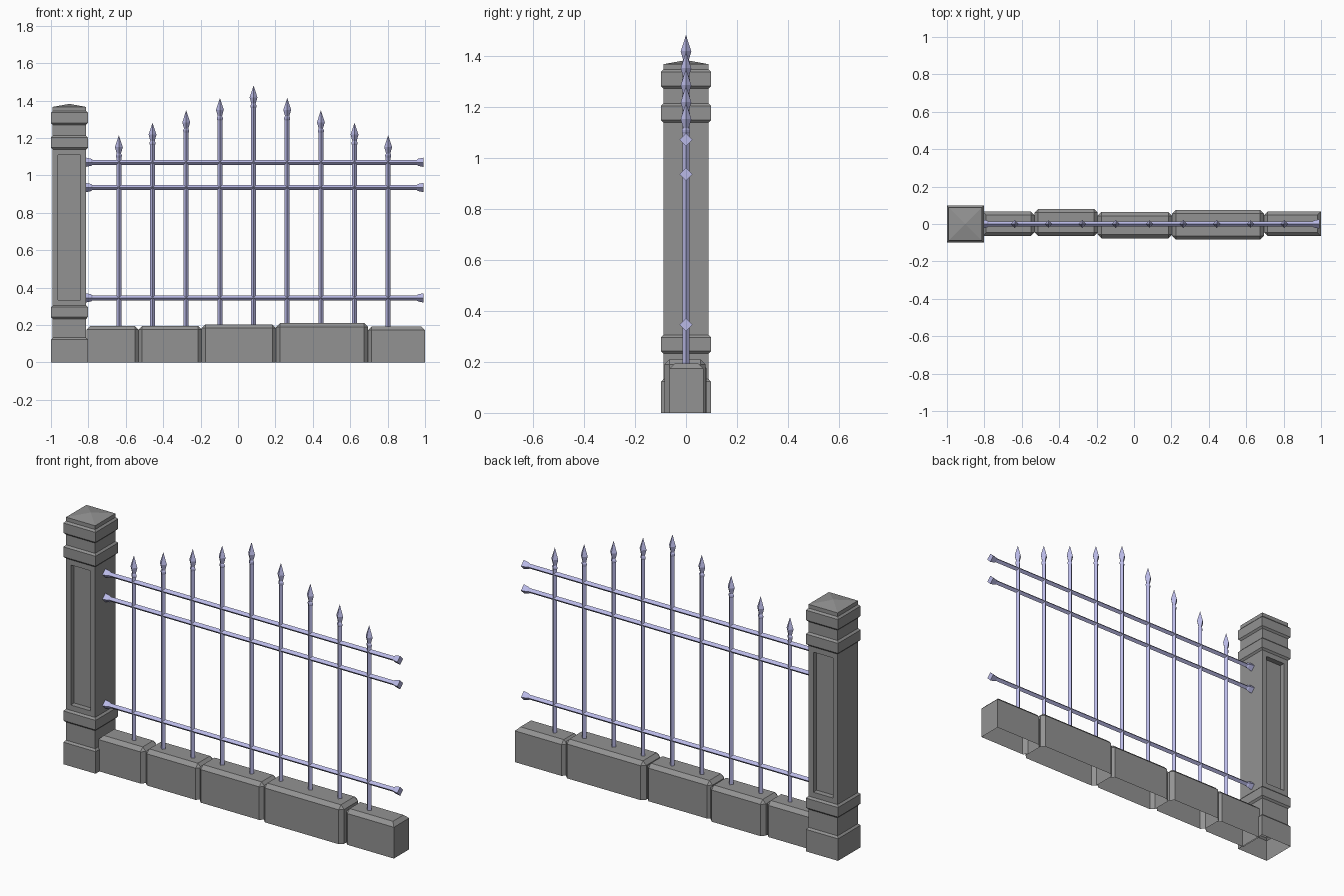
import bpy, bmesh
from math import sqrt, cos, sin, pi
from mathutils import Matrix, Vector

if "Cube" in bpy.data.objects:
    bpy.data.objects.remove(bpy.data.objects["Cube"])

iron = bpy.data.materials.new("iron")
iron.diffuse_color = (0.49, 0.49, 0.8, 1)
iron.use_nodes = True
iron.node_tree.nodes["Principled BSDF"].inputs["Base Color"].default_value = iron.diffuse_color
stone = bpy.data.materials.new("stone")
stone.diffuse_color = (0.29, 0.29, 0.29, 1)
stone.use_nodes = True
stone.node_tree.nodes["Principled BSDF"].inputs["Base Color"].default_value = stone.diffuse_color


def finish(bm, name, mat):
    bmesh.ops.recalc_face_normals(bm, faces=bm.faces)
    me = bpy.data.meshes.new(name)
    bm.to_mesh(me)
    bm.free()
    me.materials.append(mat)
    ob = bpy.data.objects.new(name, me)
    bpy.context.collection.objects.link(ob)


def four_sided(bm, profile, matrix, turn=0.0, cap_start=True):
    """Stack square rings (radius, height) into a four-sided turned form."""
    rings = []
    for r, h in profile:
        rings.append([bm.verts.new(matrix @ Vector((r * cos(turn + i * pi / 2),
                                                    r * sin(turn + i * pi / 2), h)))
                      for i in range(4)])
    for a, b in zip(rings, rings[1:]):
        for i in range(4):
            j = (i + 1) % 4
            bm.faces.new((a[i], a[j], b[j], b[i]))
    if cap_start:
        bm.faces.new(rings[0][::-1])
    bm.faces.new(rings[-1])


# Post: square moulded profile with recessed front and back panels
S, B = 0.089, 0.0985
profile = [(B, 0), (B, 0.122), (S, 0.132), (S, 0.232), (B, 0.242), (B, 0.295),
           (S, 0.305), (S, 1.138), (B, 1.148), (B, 1.203), (S, 1.213),
           (S, 1.27), (B, 1.28), (B, 1.335), (S, 1.345), (S, 1.366), (0.0005, 1.382)]
bm = bmesh.new()
four_sided(bm, [(r * sqrt(2), z) for r, z in profile],
           Matrix.Translation((-0.9015, 0, 0)), pi / 4, cap_start=False)
bmesh.ops.recalc_face_normals(bm, faces=bm.faces)
panels = [f for f in bm.faces if abs(f.normal.y) > 0.9
          and 0.7 < f.calc_center_median().z < 0.75]
bmesh.ops.inset_individual(bm, faces=panels, thickness=0.029, use_even_offset=True)
for f in bmesh.ops.extrude_discrete_faces(bm, faces=panels)["faces"]:
    side = 1 if f.calc_center_median().y > 0 else -1
    for v in f.verts:
        v.co.y -= side * 0.03
finish(bm, "post", stone)

# Plinth stones: (x0, x1, front y, back y, top z), chamfered at joints, open below
stones = [(-0.81, -0.532, -0.065, 0.067, 0.195),
          (-0.532, -0.194, -0.065, 0.081, 0.195),
          (-0.194, 0.204, -0.077, 0.064, 0.203),
          (0.204, 0.695, -0.084, 0.076, 0.21),
          (0.695, 1.0, -0.065, 0.068, 0.193)]
for n, (x0, x1, y0, y1, top) in enumerate(stones):
    bm = bmesh.new()
    bmesh.ops.create_cube(bm, size=1, matrix=Matrix.Translation(
        ((x0 + x1) / 2, (y0 + y1) / 2, top / 2)) @ Matrix.Diagonal((x1 - x0, y1 - y0, top, 1)))
    bmesh.ops.delete(bm, geom=[f for f in bm.faces if f.calc_center_median().z < 0.001],
                     context='FACES_ONLY')
    # the outer ends of the wall keep sharp upright corners
    edges = []
    for e in bm.edges:
        mid = (e.verts[0].co + e.verts[1].co) / 2
        upright_end = mid.z < top - 0.01 and (mid.x < -0.8 or mid.x > 0.99)
        if mid.z > 0.01 and not upright_end:
            edges.append(e)
    bmesh.ops.bevel(bm, geom=edges, offset=0.02, segments=1, affect='EDGES',
                    clamp_overlap=True)
    finish(bm, f"plinth_stone_{n + 1}", stone)

# Rails: diamond bars with flared ends
along_x = Matrix(((0, 0, 1, 0), (1, 0, 0, 0), (0, 1, 0, 0), (0, 0, 0, 1)))
for name, z in (("bottom_rail", 0.345), ("middle_rail", 0.935), ("top_rail", 1.07)):
    bm = bmesh.new()
    four_sided(bm, [(0.025, -0.815), (0.019, -0.785), (0.0135, -0.778),
                    (0.0135, 0.956), (0.019, 0.963), (0.025, 0.993)],
               Matrix.Translation((0, 0, z)) @ along_x)
    finish(bm, name, iron)

# Pickets: diamond bars with spearheads, rising to the middle
for n in range(9):
    t = 1.479 - 0.0665 * abs(n - 4)
    bm = bmesh.new()
    four_sided(bm, [(0.0135, 0.18), (0.0135, t - 0.118), (0.016, t - 0.112),
                    (0.016, t - 0.104), (0.0115, t - 0.096), (0.021, t - 0.062),
                    (0.0005, t)], Matrix.Translation((-0.637 + 0.18 * n, 0, 0)))
    finish(bm, f"picket_{n + 1}", iron)
